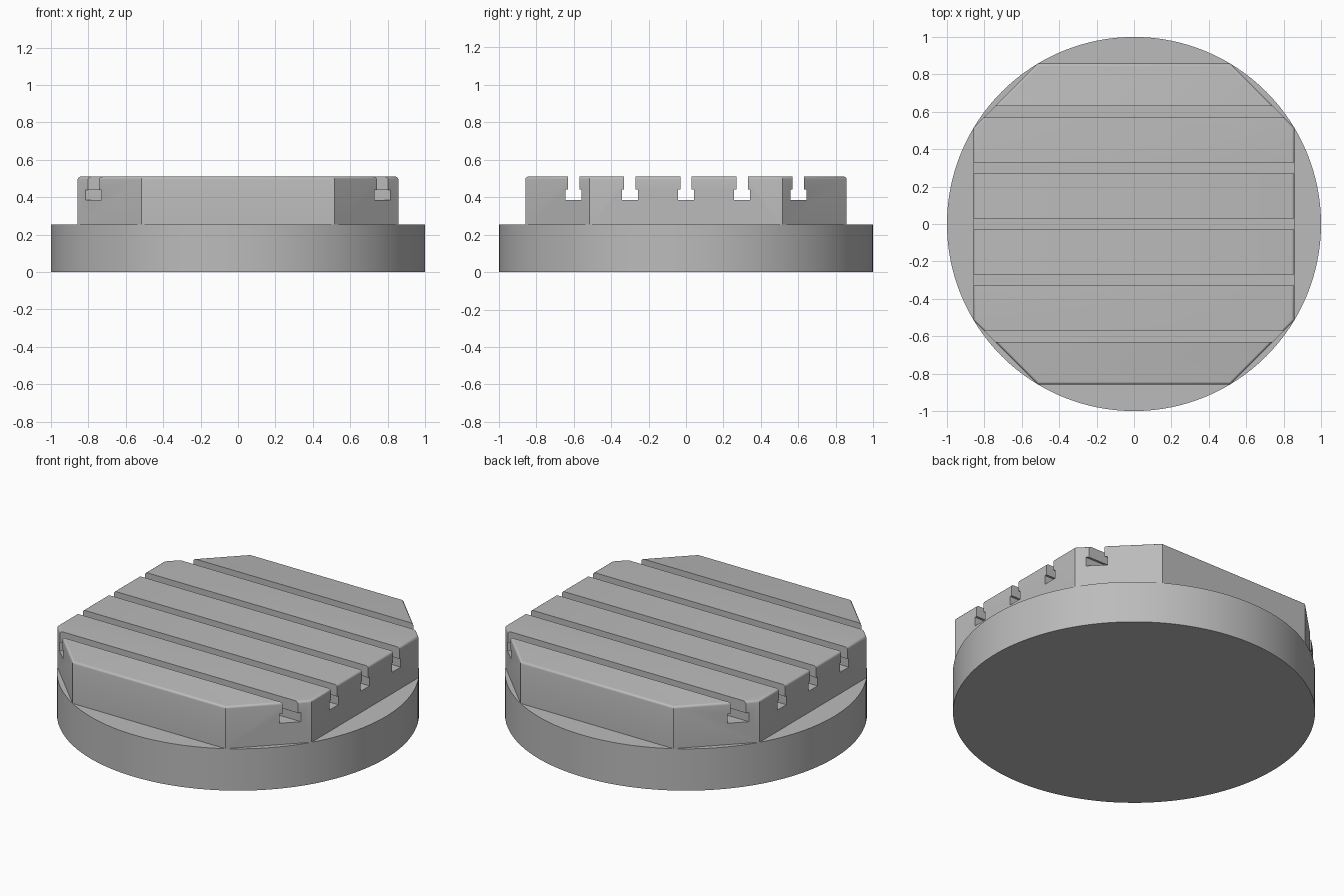
import bpy, bmesh, math

cube = bpy.data.objects.get("Cube")
if cube:
    bpy.data.objects.remove(cube, do_unlink=True)

BASE_TOP, TOP = 0.255, 0.51
FLAT, CORNER = 0.857, 0.515      # octagon half width and half side length

steel = bpy.data.materials.new("grey_steel")
steel.use_nodes = True
steel.diffuse_color = (0.5, 0.5, 0.5, 1)
steel.node_tree.nodes["Principled BSDF"].inputs["Base Color"].default_value = (0.5, 0.5, 0.5, 1)


def add_object(name, bm):
    bmesh.ops.recalc_face_normals(bm, faces=bm.faces)
    mesh = bpy.data.meshes.new(name)
    bm.to_mesh(mesh)
    bm.free()
    mesh.materials.append(steel)
    obj = bpy.data.objects.new(name, mesh)
    bpy.context.collection.objects.link(obj)
    return obj


def extrude_profile(bm, points, direction):
    face = bm.faces.new([bm.verts.new(p) for p in points])
    moved = bmesh.ops.extrude_face_region(bm, geom=[face])["geom"]
    bmesh.ops.translate(bm, vec=direction, verts=[v for v in moved if isinstance(v, bmesh.types.BMVert)])


def smooth(obj):
    bpy.ops.object.select_all(action="DESELECT")
    obj.select_set(True)
    bpy.context.view_layer.objects.active = obj
    bpy.ops.object.shade_smooth_by_angle(angle=math.radians(30))


# Round base disc
bm = bmesh.new()
bmesh.ops.create_cone(bm, cap_ends=True, segments=128, radius1=1, radius2=1, depth=BASE_TOP)
bmesh.ops.translate(bm, vec=(0, 0, BASE_TOP / 2), verts=bm.verts)
smooth(add_object("base_disc", bm))

# Octagonal table with a rounded top rim
a, b = FLAT, CORNER
outline = [(a, -b), (a, b), (b, a), (-b, a), (-a, b), (-a, -b), (-b, -a), (b, -a)]
bm = bmesh.new()
extrude_profile(bm, [(x, y, BASE_TOP) for x, y in outline], (0, 0, TOP - BASE_TOP))
rim = [e for e in bm.edges if all(v.co.z > TOP - 0.001 for v in e.verts)]
bmesh.ops.bevel(bm, geom=rim, offset=0.014, segments=4, profile=0.5, affect="EDGES")
table = add_object("slotted_table", bm)

# T-slots running across the table
NECK, FOOT, FLOOR, STEP = 0.03, 0.043, 0.385, 0.44
half = [(FOOT, FLOOR), (FOOT, STEP), (NECK, STEP), (NECK, TOP + 0.1)]
section = half + [(-y, z) for y, z in reversed(half)]
bm = bmesh.new()
for i in range(-2, 3):
    extrude_profile(bm, [(-1.2, i * 0.3 + y, z) for y, z in section], (2.4, 0, 0))
cutter = add_object("slot_cutter", bm)
cutter.hide_render = True

cut = table.modifiers.new("slots", "BOOLEAN")
cut.operation = "DIFFERENCE"
cut.solver = "EXACT"
cut.object = cutter
bpy.context.view_layer.objects.active = table
bpy.ops.object.modifier_apply(modifier=cut.name)
bpy.data.objects.remove(cutter, do_unlink=True)
smooth(table)
